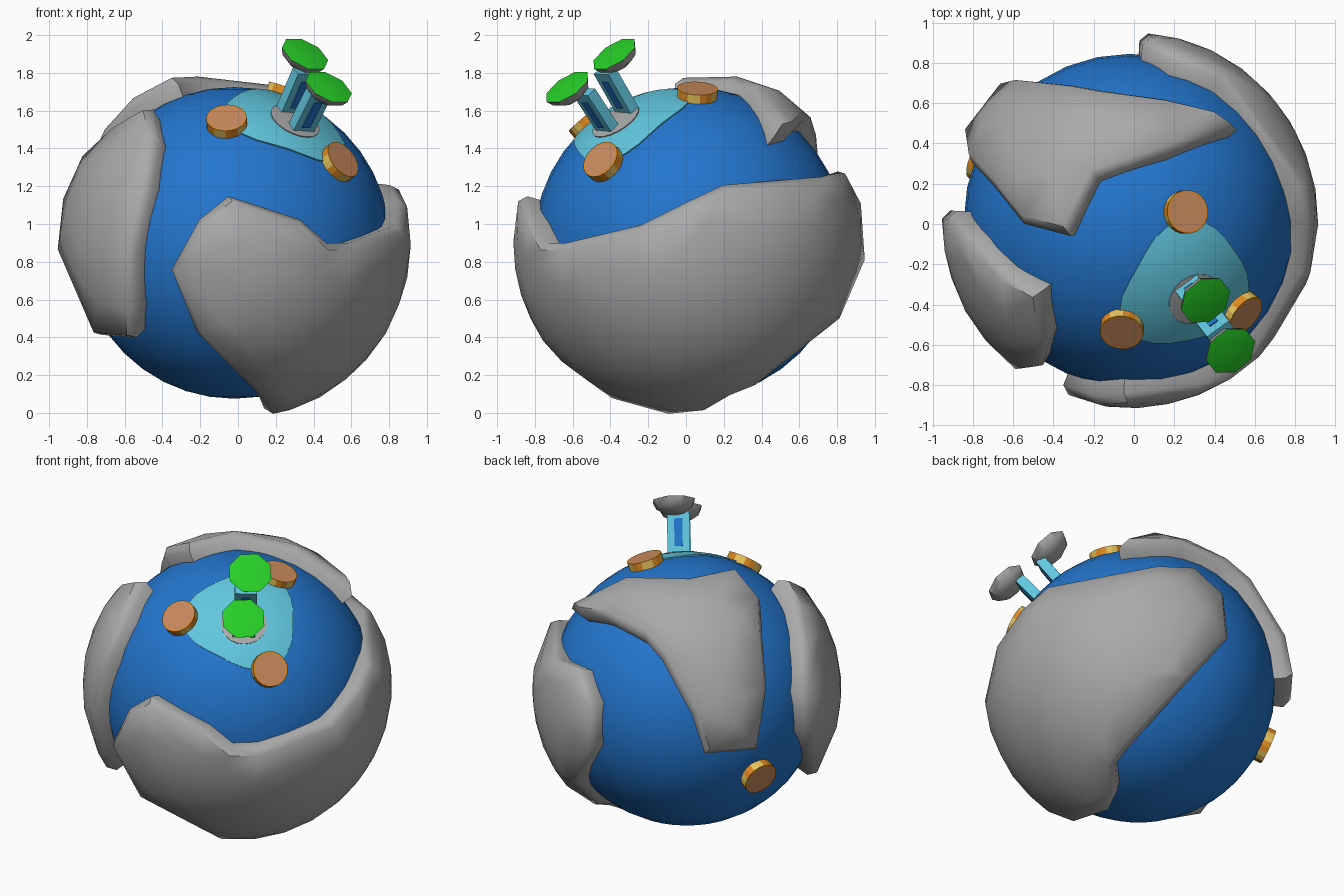
import bpy, bmesh, math
from mathutils import Vector, Matrix, geometry

if "Cube" in bpy.data.objects:
    bpy.data.objects.remove(bpy.data.objects["Cube"])

CENTRE = Vector((-0.02, 0.02, 0.9))
R = 0.825


def material(name, rgb):
    m = bpy.data.materials.new(name)
    m.diffuse_color = (*rgb, 1)
    m.use_nodes = True
    m.node_tree.nodes["Principled BSDF"].inputs["Base Color"].default_value = m.diffuse_color
    return m


BLUE = material("ocean_blue", (0.017, 0.18, 0.62))
GREY = material("stone_grey", (0.40, 0.40, 0.40))
TEAL = material("shallow_teal", (0.12, 0.57, 0.74))
GREEN = material("leaf_green", (0.02, 0.62, 0.02))
BRONZE = material("bronze", (0.58, 0.25, 0.11))
ORANGE = material("orange", (0.72, 0.25, 0.015))
YELLOW = material("pale_gold", (0.82, 0.56, 0.11))


def finish(name, bm, mats, matrix=None, smooth=None):
    bmesh.ops.recalc_face_normals(bm, faces=bm.faces[:])
    me = bpy.data.meshes.new(name)
    bm.to_mesh(me)
    bm.free()
    for m in mats:
        me.materials.append(m)
    ob = bpy.data.objects.new(name, me)
    bpy.context.collection.objects.link(ob)
    ob.matrix_world = matrix or Matrix.Translation(CENTRE)
    if smooth:
        bpy.ops.object.select_all(action='DESELECT')
        ob.select_set(True)
        bpy.context.view_layer.objects.active = ob
        bpy.ops.object.shade_smooth_by_angle(angle=math.radians(smooth))
    return ob


def shell(name, dirs, mat, base, rim, top, inset, step):
    """Curved plate on the globe, bounded by a loop of directions."""
    dirs = [d.normalized() for d in dirs]
    n = sum(dirs, Vector()).normalized()
    u = n.orthogonal().normalized()
    v = n.cross(u)

    def flat(d):
        q = Vector((d.dot(u), d.dot(v)))
        return q.normalized() * math.acos(max(-1, min(1, d.dot(n))))

    def lift(q, r):
        a = q.length
        if a < 1e-6:
            return n * r
        t = q / a
        return (n * math.cos(a) + (u * t.x + v * t.y) * math.sin(a)) * r

    pts = [flat(d) for d in dirs]
    k = len(pts)
    if sum(pts[i - 1].x * pts[i].y - pts[i].x * pts[i - 1].y for i in range(k)) < 0:
        pts.reverse()
    # inner loop, stepped in from the outline
    ring = []
    for i in range(k):
        a = (pts[i] - pts[i - 1]).normalized()
        b = (pts[(i + 1) % k] - pts[i]).normalized()
        na, nb = Vector((-a.y, a.x)), Vector((-b.y, b.x))
        ring.append(pts[i] + (na + nb) * inset / max(0.5, 1 + na.dot(nb)))
    # evenly spread points for the curved interior
    inner = []
    m = int(2 / step)
    for i in range(-m, m + 1):
        for j in range(-m, m + 1):
            q = Vector((i + 0.5 * (j % 2), j * 0.87)) * step
            near = 9
            for e in range(k):
                p, w = geometry.intersect_point_line(q, ring[e - 1], ring[e])
                w = max(0, min(1, w))
                near = min(near, (q - ring[e - 1].lerp(ring[e], w)).length)
            if near > step * 0.45:
                inner.append(q)
    vs, _, fs, orig, _, _ = geometry.delaunay_2d_cdt(
        ring + inner, [], [list(range(k))], 1, 1e-5)
    bm = bmesh.new()
    bv = [bm.verts.new(lift(q, top)) for q in vs]
    for f in fs:
        bm.faces.new([bv[i] for i in f])
    loop = [None] * k
    for i, o in enumerate(orig):
        for s in o:
            if s < k:
                loop[s] = bv[i]
    # rounded rim and side wall
    loops = [loop] + [[bm.verts.new(lift(q, r)) for q in pts] for r in (rim, base)]
    for a, b in zip(loops, loops[1:]):
        for i in range(k):
            bm.faces.new((a[i - 1], a[i], b[i], b[i - 1]))
    bmesh.ops.delete(bm, geom=[x for x in bm.verts if not x.link_faces], context='VERTS')
    return finish(name, bm, [mat], smooth=50)


def polar(lon, lat):
    lon, lat = math.radians(lon), math.radians(lat)
    return Vector((math.cos(lon) * math.cos(lat), math.sin(lon) * math.cos(lat), math.sin(lat)))


# globe
bm = bmesh.new()
bmesh.ops.create_uvsphere(bm, u_segments=32, v_segments=20, radius=R)
finish("globe", bm, [BLUE], smooth=40)

# raised land masses, outlined by longitude and latitude
LAND = {
    "large_land": [(-92, 16), (-67, 8), (-57, 0), (-47, 0), (-17, 6), (-1, 14), (12, 20),
                   (58, 23), (75, 25), (86, 14), (87, -5), (72, -26), (42, -55), (31, -61),
                   (21, -73), (-32, -78), (-72, -63), (-105, -32), (-112, -9), (-102, 8)],
    "left_land": [(-141, 52), (-124, 38), (-121, 20), (-125, -3), (-128, -23), (-134, -34),
                  (-159, -33), (177, -3), (177, 15), (-173, 31), (-157, 43)],
    "back_land": [(40, 39), (59, 65), (127, 73), (-165, 70), (-178, 54), (166, 39), (160, 21),
                  (153, -2), (132, -1), (127, 15), (113, 36), (102, 43), (74, 46), (53, 41)],
}
for name, outline in LAND.items():
    shell(name, [polar(*p) for p in outline], GREY, 0.79, 0.895, 0.935, 0.045, 0.2)

# painted patches under the stalks: a rounded triangle and a round spot
side = Vector((.82, .57, 0)).normalized()


def blob(axis, radius, bulge, count):
    axis = Vector(axis).normalized()
    over = axis.cross(side).normalized()
    for i in range(count):
        t = i * math.tau / count
        yield axis + (side * math.cos(t) + over * math.sin(t)) * (radius - bulge * math.cos(3 * t))


shell("shallow_patch", list(blob((.3, -.35, .68), .44, .05, 24)), TEAL,
      0.823, 0.831, 0.831, 0.002, 0.09)
shell("stalk_spot", list(blob((.33, -.4, .66), .17, 0, 20)), GREY,
      0.829, 0.836, 0.836, 0.002, 0.08)

# coins with a striped rim
COINS = [(-.04, -.54, .64), (.56, -.46, .43), (.28, .04, .8), (-.74, .30, -.27)]
for i, p in enumerate(COINS):
    d = Vector(p).normalized()
    bm = bmesh.new()
    bmesh.ops.create_cone(bm, cap_ends=True, segments=20, radius1=.108, radius2=.108, depth=.055)
    caps = [f for f in bm.faces if len(f.verts) > 4]
    for s, f in enumerate([f for f in bm.faces if len(f.verts) == 4]):
        f.material_index = 1 + (s // 2) % 2
    border = bmesh.ops.inset_individual(bm, faces=caps, thickness=.01, depth=0)["faces"]
    for f in border:
        f.material_index = 1 if len(f.verts) == 4 else 0
    M = Matrix.Translation(CENTRE + d * .84) @ d.to_track_quat('Z', 'Y').to_matrix().to_4x4()
    finish(f"coin_{i + 1}", bm, [BRONZE, ORANGE, YELLOW], M)


def box(name, mat, M, size):
    bm = bmesh.new()
    bmesh.ops.create_cube(bm, size=1, matrix=Matrix.Diagonal((*size, 1)))
    finish(name, bm, [mat], M)


# stalks with a stripe on each wide face, and dish shaped caps
N = Vector((.4, -.5, .77)).normalized()
TILT = N.to_track_quat('Z', 'Y').to_matrix().to_4x4()
STALKS = [((.27, -.31, 1.60), (.36, -.43, 1.81), (.355, -.38, 1.90)),
          ((.33, -.41, 1.50), (.43, -.54, 1.70), (.48, -.63, 1.725))]
PROFILE = [(.135, 0), (.115, -.04), (.065, -.072)]
for i, (foot, head, cap) in enumerate(STALKS):
    foot, head = Vector(foot), Vector(head)
    z = (head - foot).normalized()
    foot = foot - z * .05
    x = (side - z * side.dot(z)).normalized()
    M = Matrix((x, z.cross(x), z)).transposed().to_4x4()
    M.translation = (foot + head) / 2
    L = (head - foot).length
    box(f"stalk_{i + 1}", TEAL, M, (.135, .06, L))
    box(f"stalk_stripe_{i + 1}", BLUE, M @ Matrix.Translation((0, 0, .02)), (.05, .072, L * .55))
    bm = bmesh.new()
    rings = [[bm.verts.new((r * math.cos((t + .5) * math.tau / 8),
                            r * math.sin((t + .5) * math.tau / 8), h)) for t in range(8)]
             for r, h in PROFILE]
    tip = bm.verts.new((0, 0, .02))
    for t in range(8):
        bm.faces.new((rings[0][t - 1], rings[0][t], tip))
        for a, b in zip(rings, rings[1:]):
            bm.faces.new((a[t], a[t - 1], b[t - 1], b[t])).material_index = 1
    bm.faces.new(rings[-1][::-1]).material_index = 1
    finish(f"cap_{i + 1}", bm, [GREEN, GREY], Matrix.Translation(cap) @ TILT, smooth=35)
